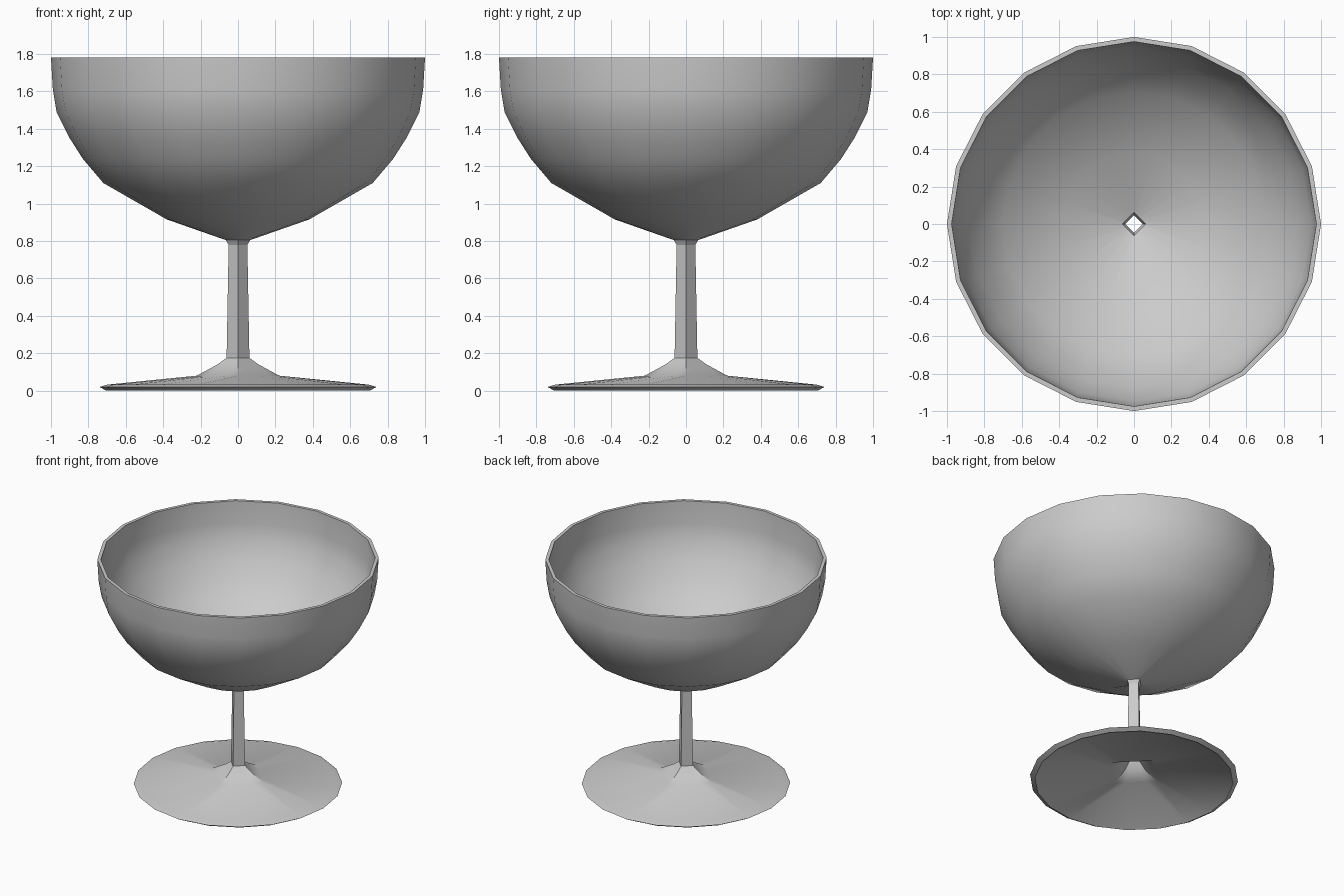
import bpy, math

SIDES = 20

cube = bpy.data.objects.get("Cube")
if cube:
    bpy.data.objects.remove(cube, do_unlink=True)

grey = bpy.data.materials.new("plain grey")
grey.use_nodes = True
colour = (0.6, 0.6, 0.6, 1)
grey.diffuse_color = colour
grey.node_tree.nodes["Principled BSDF"].inputs["Base Color"].default_value = colour


def ring(radius, z, square):
    """Points of a round ring, or of a diamond with its corners on the axes."""
    points = []
    for i in range(SIDES):
        a = math.tau * i / SIDES
        c, s = math.cos(a), math.sin(a)
        r = radius / (abs(c) + abs(s)) if square else radius
        points.append((r * c, r * s, z))
    return points


def lathe(name, profile, closed=False):
    """Skin a profile of (radius, height, diamond?) rings."""
    verts = [p for row in profile for p in ring(*row)]
    n = len(profile)
    faces = []
    for j in range(n if closed else n - 1):
        a, b = j * SIDES, (j + 1) % n * SIDES
        for i in range(SIDES):
            k = (i + 1) % SIDES
            faces.append((a + i, a + k, b + k, b + i))
    mesh = bpy.data.meshes.new(name)
    mesh.from_pydata(verts, [], faces)
    mesh.materials.append(grey)
    obj = bpy.data.objects.new(name, mesh)
    bpy.context.collection.objects.link(obj)
    bpy.ops.object.select_all(action="DESELECT")
    obj.select_set(True)
    bpy.context.view_layer.objects.active = obj
    bpy.ops.object.shade_smooth_by_angle(angle=math.radians(40))
    return obj


# Bowl: outer wall going up, over the rim, inner wall going down
lathe("bowl", [
    (0.05, 0.78, True), (0.065, 0.805, True), (0.38, 0.915, False),
    (0.72, 1.11, False), (0.83, 1.24, False), (0.90, 1.35, False),
    (0.97, 1.49, False), (0.99, 1.61, False), (1.0, 1.78, False),
    (0.975, 1.78, False), (0.968, 1.61, False), (0.948, 1.495, False),
    (0.88, 1.36, False), (0.81, 1.255, False), (0.705, 1.13, False),
    (0.375, 0.935, False), (0.062, 0.815, True), (0.047, 0.78, True),
], closed=True)

# Stem: thin hollow square tube, slightly tapered
lathe("stem", [
    (0.061, 0.175, True), (0.05, 0.78, True),
    (0.047, 0.78, True), (0.057, 0.175, True),
], closed=True)

# Foot: wide shallow cone with a sharp edge, open into the stem
lathe("foot", [
    (0.057, 0.175, True), (0.10, 0.13, True), (0.21, 0.07, True),
    (0.70, 0.005, False), (0.705, 0.0, False), (0.74, 0.02, False),
    (0.70, 0.032, False), (0.22, 0.08, True), (0.11, 0.14, True),
    (0.061, 0.175, True),
], closed=True)
